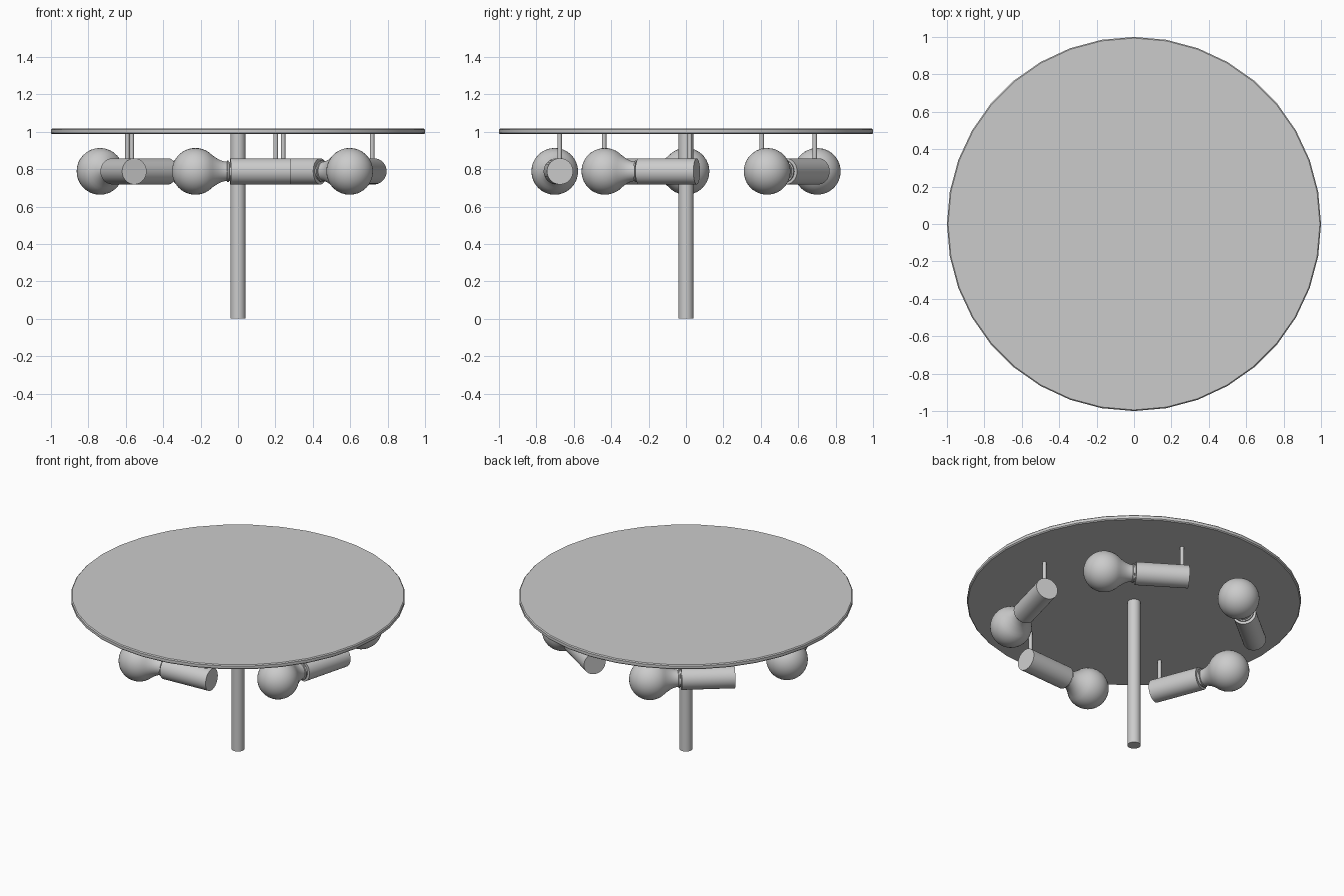
import bpy, bmesh
from math import radians, cos, sin, pi, sqrt
from mathutils import Matrix, Vector

if "Cube" in bpy.data.objects:
    bpy.data.objects.remove(bpy.data.objects["Cube"])


def lathe(name, profile, segments, matrix=None, angle=35):
    """Revolve (radius, height) points about z; zero radius closes an end."""
    bm = bmesh.new()
    verts = [bm.verts.new((r, 0, z)) for r, z in profile]
    edges = [bm.edges.new(pair) for pair in zip(verts, verts[1:])]
    bmesh.ops.spin(bm, geom=verts + edges, cent=(0, 0, 0), axis=(0, 0, 1),
                   angle=2 * pi, steps=segments)
    bmesh.ops.remove_doubles(bm, verts=bm.verts, dist=1e-5)
    bmesh.ops.recalc_face_normals(bm, faces=bm.faces)
    mesh = bpy.data.meshes.new(name)
    bm.to_mesh(mesh)
    bm.free()
    obj = bpy.data.objects.new(name, mesh)
    bpy.context.collection.objects.link(obj)
    if matrix:
        obj.matrix_world = matrix
    bpy.ops.object.select_all(action='DESELECT')
    obj.select_set(True)
    bpy.context.view_layer.objects.active = obj
    bpy.ops.object.shade_smooth_by_angle(angle=radians(angle))
    return obj


def rod(name, radius, z0, z1, segments, matrix=None):
    return lathe(name, [(0, z0), (radius, z0), (radius, z1), (0, z1)], segments, matrix)


# Round plate with a softened rim
lathe("plate", [(0, 0.987), (0.994, 0.987), (1, 0.993), (1, 1.011),
                (0.994, 1.017), (0, 1.017)], 36)

# Central pole
rod("pole", 0.04, 0, 0.99, 32)

# Bulb profile: globe, concave taper, neck and collar
R = 0.125
bulb = [(R * sin(radians(a)), -R * cos(radians(a))) for a in range(0, 136, 9)]
bulb[0] = (0, -R)
bulb += [(0.077, 0.104), (0.066, 0.121), (0.058, 0.138), (0.053, 0.155), (0.051, 0.168),
         (0.058, 0.170), (0.058, 0.178), (0.051, 0.180), (0.051, 0.20), (0, 0.20)]

# Five lamps in a ring, each turned slightly inward from the tangent
LAMP_Z = 0.788
for i in range(5):
    a = radians(180 + 72 * i)
    heading = a + radians(90 + 21.2)
    axis = Vector((cos(heading), sin(heading), 0))
    centre = Vector((0.738 * cos(a), 0.738 * sin(a), LAMP_Z))
    m = Matrix.Translation(centre) @ axis.to_track_quat('Z', 'Y').to_matrix().to_4x4()
    lathe(f"bulb_{i + 1}", bulb, 32, m)
    rod(f"socket_{i + 1}", 0.07, 0.187, 0.508, 32, m)
    p = centre + axis * 0.47
    rod(f"hanger_{i + 1}", 0.012, 0.82, 0.99, 16, Matrix.Translation((p.x, p.y, 0)))
